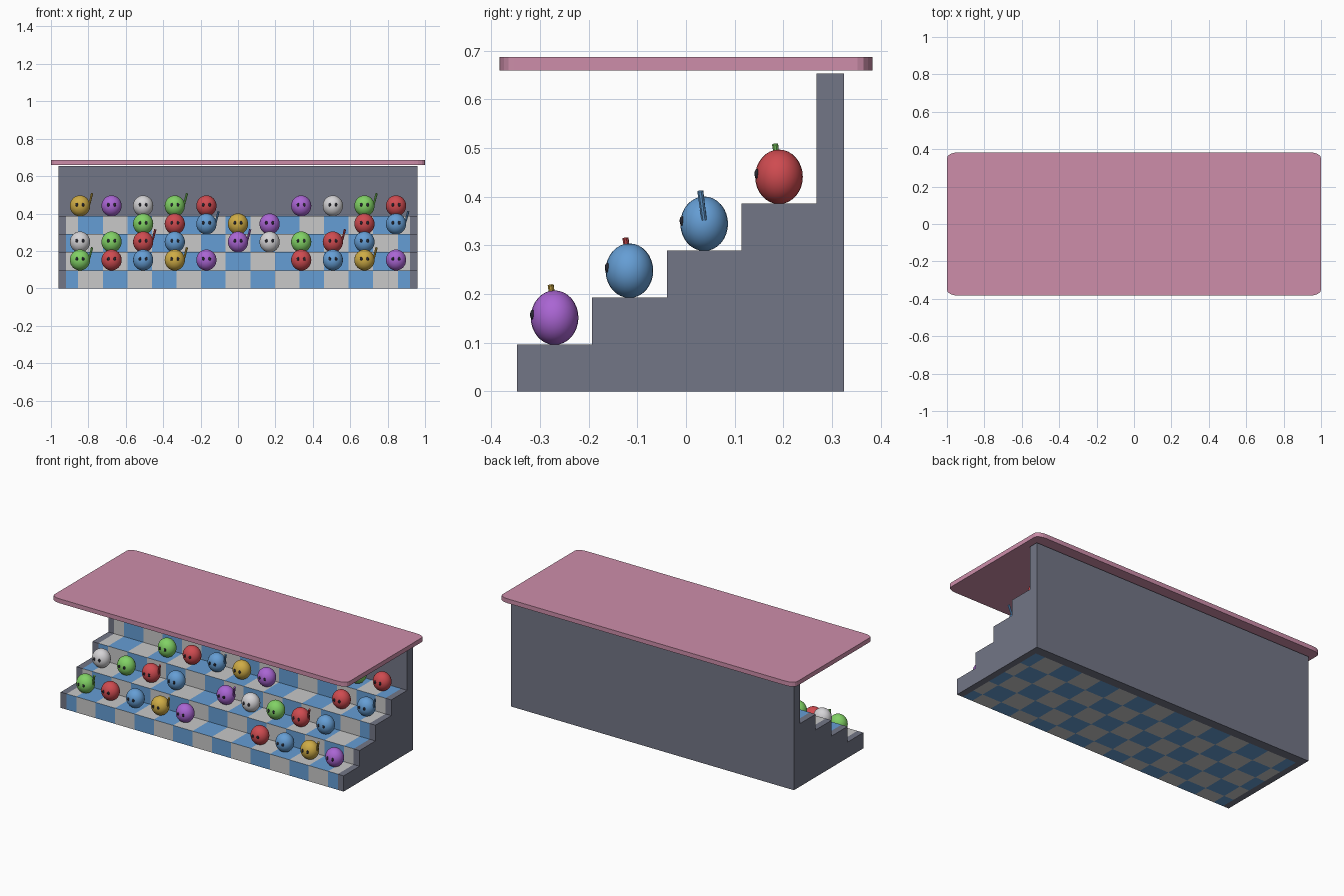
import bpy, bmesh, math
from mathutils import Vector

if "Cube" in bpy.data.objects:
    bpy.data.objects.remove(bpy.data.objects["Cube"])


def material(name, r, g, b):
    m = bpy.data.materials.new(name)
    m.use_nodes = True
    m.diffuse_color = (r, g, b, 1)
    m.node_tree.nodes["Principled BSDF"].inputs["Base Color"].default_value = (r, g, b, 1)
    return m


pink = material("roof pink", .61, .27, .40)
grey = material("slate grey", .17, .18, .24)
blue = material("sky blue", .13, .34, .66)
pale = material("check white", .58, .58, .58)
dark = material("eye black", .02, .02, .03)
fans = {
    "r": material("red", .62, .07, .08),
    "g": material("green", .22, .64, .13),
    "p": material("purple", .40, .13, .65),
    "y": material("gold", .62, .41, .06),
    "w": material("fan white", .66, .65, .67),
    "b": blue,
}


def finish(bm, name, *mats):
    mesh = bpy.data.meshes.new(name)
    bm.to_mesh(mesh)
    bm.free()
    for m in mats:
        mesh.materials.append(m)
    ob = bpy.data.objects.new(name, mesh)
    bpy.context.collection.objects.link(ob)
    return ob


def prism(name, points, offset, mat):
    """Extrude a closed outline along an offset."""
    bm = bmesh.new()
    face = bm.faces.new([bm.verts.new(p) for p in points])
    ext = bmesh.ops.extrude_face_region(bm, geom=[face])["geom"]
    bmesh.ops.translate(bm, vec=offset, verts=[v for v in ext if isinstance(v, bmesh.types.BMVert)])
    bmesh.ops.recalc_face_normals(bm, faces=bm.faces)
    return finish(bm, name, mat)


# Stand dimensions
FRONT, WALL, BACK = -.347, .268, .325
INNER, OUTER = .92, .96
STEPS, RISE = 4, .0965
RUN = (WALL - FRONT) / STEPS
CELL = 2 * INNER / 14

stairs = [(FRONT, 0)]
for i in range(STEPS):
    stairs += [(FRONT + i * RUN, (i + 1) * RISE), (FRONT + (i + 1) * RUN, (i + 1) * RISE)]

# Checkered steps: strips along the stair profile and along the underside
columns = [-INNER] + [-INNER + (k + .5) * CELL for k in range(14)] + [INNER]
strips = []
for i, (a, b) in enumerate(zip(stairs, stairs[1:])):
    strips.append((a, b, (i + 1) // 2))
y, row = WALL, 0
while y > FRONT:
    nxt = max(y - CELL, FRONT)
    strips.append(((y, 0), (nxt, 0), row))
    y, row = nxt, row + 1

bm = bmesh.new()
for a, b, parity in strips:
    for j, (x0, x1) in enumerate(zip(columns, columns[1:])):
        corners = [(x0, *a), (x1, *a), (x1, *b), (x0, *b)]
        face = bm.faces.new([bm.verts.new(c) for c in corners])
        face.material_index = (j + parity) % 2
bmesh.ops.remove_doubles(bm, verts=bm.verts, dist=.0001)
finish(bm, "checkered_steps", blue, pale)

# Side panels and back wall
outline = stairs + [(WALL, 0)]
for side, x in (("right", -OUTER), ("left", INNER)):
    prism(side + "_side_panel", [(x, y, z) for y, z in outline], (OUTER - INNER, 0, 0), grey)
prism("back_wall", [(-OUTER, WALL, 0), (OUTER, WALL, 0), (OUTER, BACK, 0), (-OUTER, BACK, 0)],
      (0, 0, .653), grey)

# Roof slab with rounded corners
roof = []
for q, (sx, sy) in enumerate(((1, 1), (-1, 1), (-1, -1), (1, -1))):
    for k in range(5):
        t = math.radians(90 * q + 22.5 * k)
        roof.append((sx * .94 + .06 * math.cos(t), sy * .353 + .03 * math.sin(t), .66))
prism("roof", roof, (0, 0, .027), pink)


def ellipsoid(name, radii, mat, segments, rings):
    bm = bmesh.new()
    bmesh.ops.create_uvsphere(bm, u_segments=segments, v_segments=rings, radius=1)
    bmesh.ops.scale(bm, vec=radii, verts=bm.verts)
    for f in bm.faces:
        f.smooth = True
    ob = finish(bm, name, mat)
    return ob


def place_copy(mesh, name, at):
    ob = bpy.data.objects.new(name, mesh)
    ob.location = at
    bpy.context.collection.objects.link(ob)


def arm(name, start, end, mat):
    d = end - start
    bm = bmesh.new()
    bmesh.ops.create_cone(bm, cap_ends=True, segments=8, radius1=.0055, radius2=.0065, depth=d.length)
    ob = finish(bm, name, mat)
    ob.location = (start + end) / 2
    ob.rotation_euler = d.to_track_quat("Z", "Y").to_euler()


# Spectators: one letter per seat, capitals raise an arm, dots are empty seats
seating = ["GrbYp..rbYp", "wgRb.PwgRb.", "..grByp..rB", "YpwGr..pwGr"]
bodies = {}
eye_mesh = None
for row, seats in enumerate(seating):
    for n, letter in enumerate(seats):
        if letter == ".":
            continue
        key = letter.lower()
        c = Vector(((n - 5) * .169, FRONT + (row + .5) * RUN, (row + 1) * RISE + .055))
        label = f"spectator_{row + 1}_{n + 1}"
        if key in bodies:
            place_copy(bodies[key], label + "_body", c)
        else:
            ob = ellipsoid(label + "_body", (.054, .049, .056), fans[key], 24, 16)
            ob.location = c
            bodies[key] = ob.data
        for side, sx in (("right", -1), ("left", 1)):
            at = c + Vector((sx * .017, -.0455, .006))
            if eye_mesh:
                place_copy(eye_mesh, f"{label}_{side}_eye", at)
            else:
                ob = ellipsoid(f"{label}_{side}_eye", (.007, .005, .01), dark, 12, 8)
                ob.location = at
                eye_mesh = ob.data
        if letter.isupper():
            arm(label + "_raised_arm", c + Vector((.05, 0, .008)), c + Vector((.065, -.008, .067)), fans[key])
